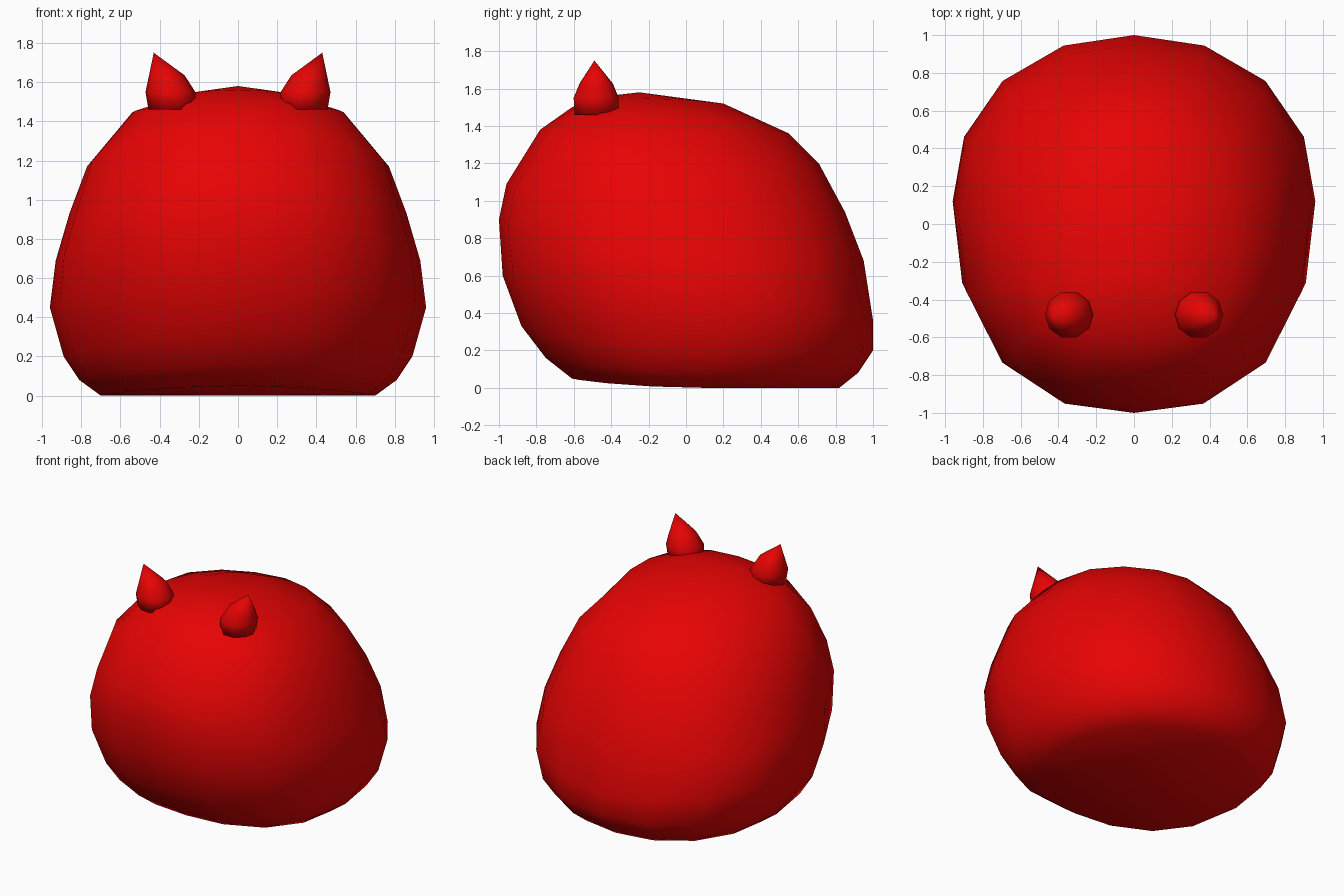
import bpy, bmesh
from math import sin, cos, tau

if "Cube" in bpy.data.objects:
    bpy.data.objects.remove(bpy.data.objects["Cube"])

red = bpy.data.materials.new("red")
red.diffuse_color = (0.8, 0.001, 0.001, 1)
red.use_nodes = True
red.node_tree.nodes["Principled BSDF"].inputs["Base Color"].default_value = red.diffuse_color


def loft(name, rings, bottom, top):
    """Skin a stack of point rings and close both ends with a fan."""
    bm = bmesh.new()
    loops = [[bm.verts.new(p) for p in ring] for ring in rings]
    n = len(loops[0])
    low, high = bm.verts.new(bottom), bm.verts.new(top)
    for i in range(n):
        j = (i + 1) % n
        for a, b in zip(loops, loops[1:]):
            bm.faces.new((a[i], a[j], b[j], b[i]))
        bm.faces.new((low, loops[0][j], loops[0][i]))
        bm.faces.new((high, loops[-1][i], loops[-1][j]))
    bmesh.ops.recalc_face_normals(bm, faces=bm.faces)
    for f in bm.faces:
        f.smooth = True
    mesh = bpy.data.meshes.new(name)
    bm.to_mesh(mesh)
    bm.free()
    mesh.materials.append(red)
    obj = bpy.data.objects.new(name, mesh)
    bpy.context.collection.objects.link(obj)
    return obj


def body_ring(yf, zf, ym, zm, w, yb, zb, front_n=2.3, back_n=2.15, sides=16):
    """Bent rounded oval through a front point, a widest point and a back point."""
    pts = []
    for k in range(sides):
        s, c = sin(tau * k / sides), cos(tau * k / sides)
        ye, ze, n = (yf, zf, front_n) if c > 0 else (yb, zb, back_n)
        q = (abs(s) ** n + abs(c) ** n) ** (-1 / n)
        pts.append((w * s * q, ym + (ye - ym) * abs(c) * q, zm + (ze - zm) * c * c))
    return pts


# Body: front y, z / widest y, z, half width / back y, z / squareness front, back
levels = [
    (-0.61, 0.05, 0.10, 0.00, 0.70, 0.82, 0.00),
    (-0.75, 0.16, 0.10, 0.08, 0.81, 0.92, 0.08),
    (-0.88, 0.33, 0.10, 0.20, 0.89, 1.00, 0.20, 2.2),
    (-0.98, 0.60, 0.12, 0.45, 0.96, 1.00, 0.36),
    (-1.00, 0.90, 0.06, 0.69, 0.93, 0.95, 0.68, 2.4),
    (-0.96, 1.09, -0.02, 0.93, 0.86, 0.85, 0.94, 2.4),
    (-0.78, 1.38, -0.08, 1.17, 0.77, 0.71, 1.20, 2.6, 2.05),
    (-0.61, 1.50, -0.13, 1.445, 0.54, 0.55, 1.36, 2.9, 1.9),
    (-0.42, 1.56, -0.16, 1.545, 0.24, 0.20, 1.52, 2.9, 1.9),
]
loft("body", [body_ring(*l) for l in levels], (0, 0.1, 0), (0, -0.25, 1.58))

# Horns: centre x, z, radius, sideways tilt; leaning outwards to a point
horn_levels = [(0.335, 1.46, 0.122, 0), (0.345, 1.55, 0.127, 0),
               (0.365, 1.625, 0.093, -0.1)]
for side, label in ((1, "right"), (-1, "left")):
    rings = [[(side * (x + r * cos(tau * k / 10)), -0.48 + r * sin(tau * k / 10),
               z + t * r * cos(tau * k / 10)) for k in range(10)]
             for x, z, r, t in horn_levels]
    loft(label + "_horn", rings, (side * 0.335, -0.48, 1.46),
         (side * 0.43, -0.49, 1.75))
